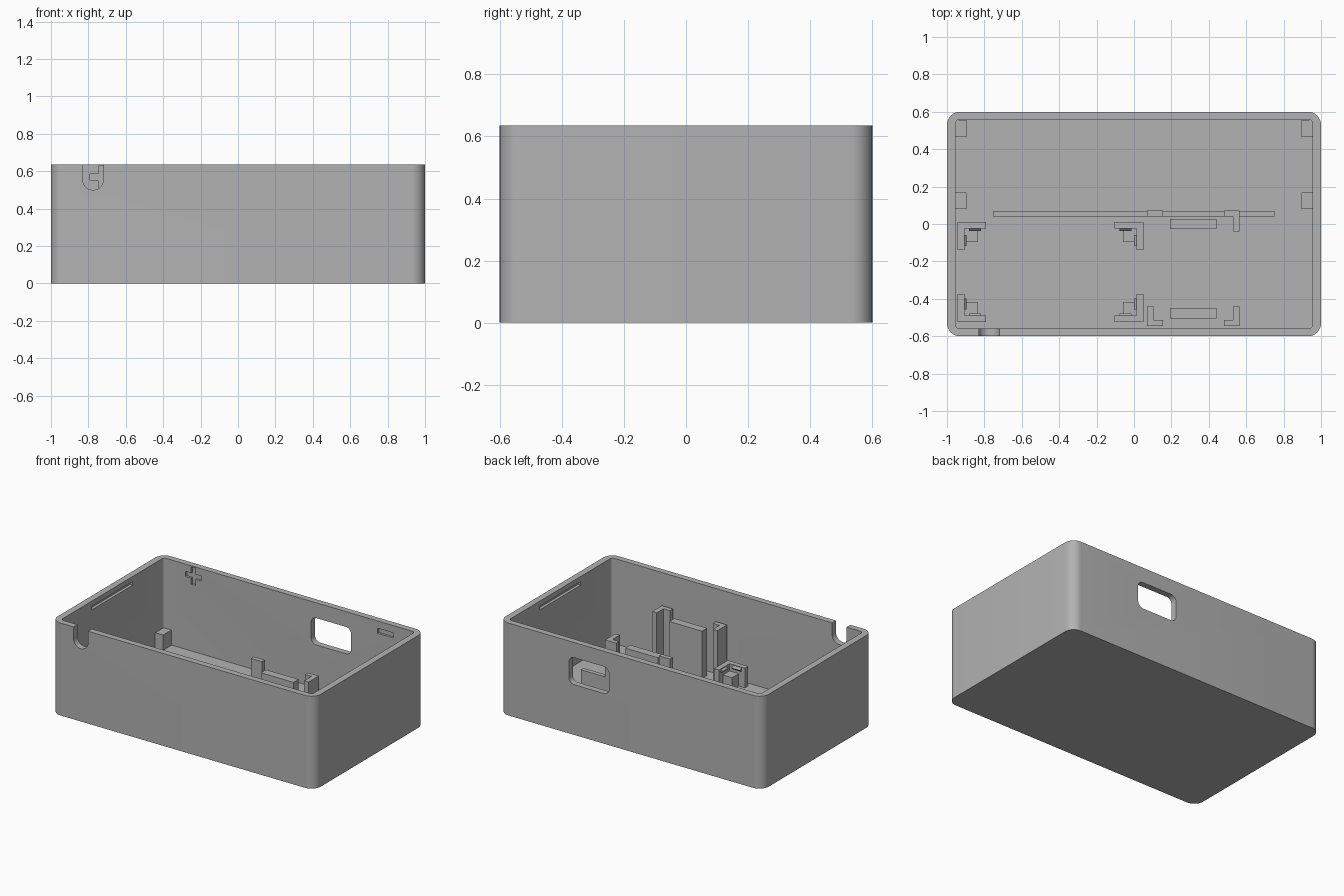
import bpy, bmesh, math
from mathutils import Matrix

if "Cube" in bpy.data.objects:
    bpy.data.objects.remove(bpy.data.objects["Cube"])

grey = bpy.data.materials.new("plain grey")
grey.use_nodes = True
COLOUR = (0.45, 0.45, 0.45, 1)
grey.diffuse_color = COLOUR
grey.node_tree.nodes["Principled BSDF"].inputs["Base Color"].default_value = COLOUR

FLOOR, HEIGHT = 0.05, 0.635
WALL_X, WALL_Y = 0.955, 0.558


def finish(bm, name):
    bmesh.ops.recalc_face_normals(bm, faces=bm.faces)
    mesh = bpy.data.meshes.new(name)
    bm.to_mesh(mesh)
    bm.free()
    obj = bpy.data.objects.new(name, mesh)
    bpy.context.collection.objects.link(obj)
    mesh.materials.append(grey)
    return obj


def add_box(bm, x, y, z, radius=0, axis=2, segments=10):
    """Box from three ranges; edges along one axis may be rounded."""
    size = [r[1] - r[0] for r in (x, y, z)]
    mid = [(r[0] + r[1]) / 2 for r in (x, y, z)]
    matrix = Matrix.Translation(mid) @ Matrix.Diagonal((*size, 1))
    verts = bmesh.ops.create_cube(bm, size=1, matrix=matrix)["verts"]
    if radius:
        edges = {e for v in verts for e in v.link_edges}
        along = [e for e in edges
                 if abs((e.verts[0].co - e.verts[1].co)[axis]) > 1e-4]
        bmesh.ops.bevel(bm, geom=along, offset=radius, segments=segments,
                        profile=0.5, affect='EDGES')


def make_box(name, *args, **kwargs):
    bm = bmesh.new()
    add_box(bm, *args, **kwargs)
    return finish(bm, name)


def cut(target, cutter):
    mod = target.modifiers.new("cut", 'BOOLEAN')
    mod.operation, mod.solver, mod.object = 'DIFFERENCE', 'EXACT', cutter
    bpy.context.view_layer.objects.active = target
    bpy.ops.object.modifier_apply(modifier=mod.name)
    bpy.data.objects.remove(cutter)


def span(a, b):
    return (min(a, b), max(a, b))


# Open case with rounded upright corners
case = make_box("case", (-1, 1), (-0.6, 0.6), (0, HEIGHT), radius=0.07)
cut(case, make_box("cavity", (-WALL_X, WALL_X), (-WALL_Y, WALL_Y),
                   (FLOOR, 1), radius=0.02, segments=4))

# Port through the back wall and cable notch in the front rim
cut(case, make_box("port_cutter", (0.165, 0.47), (0.5, 0.7), (0.345, 0.53),
                   radius=0.04, axis=1, segments=6))
cut(case, make_box("notch_cutter", (-0.83, -0.72), (-0.7, -0.5), (0.5, 0.8),
                   radius=0.0549, axis=1))

# Lid grooves in the side walls
for side in (-1, 1):
    cut(case, make_box("groove_cutter", span(side * 0.9, side * (WALL_X + 0.02)),
                       (-0.22, 0.22), (0.575, 0.6)))

# Engraved plus and minus on the inside of the back wall
MARK_Y = (0.5, WALL_Y + 0.015)
for x in (-0.73, 0.73):
    cut(case, make_box("bar_cutter", (x - 0.06, x + 0.06), MARK_Y, (0.55, 0.585)))
cut(case, make_box("upright_cutter", (-0.747, -0.713), MARK_Y, (0.508, 0.628)))

bpy.ops.object.select_all(action='DESELECT')
case.select_set(True)
bpy.context.view_layer.objects.active = case
bpy.ops.object.shade_smooth_by_angle(angle=math.radians(30))

# Four small rests against the side walls
for side, label in ((-1, "right"), (1, "left")):
    for place, y in (("back", (0.465, 0.555)), ("middle", (0.08, 0.168))):
        make_box(f"{place}_{label}_rest", span(side * 0.895, side * WALL_X),
                 y, (FLOOR - 0.01, 0.155))

# Low divider across the floor
make_box("divider", (-0.755, 0.75), (0.04, 0.07), (FLOOR - 0.01, 0.16))


# Board corner holders: L wall, pedestal and two wedge lips, mirrored
def corner_holder(name, sx, sy):
    cx, cy = -0.4475, -0.2575

    def rx(a, b):
        return span(cx + sx * a, cx + sx * b)

    def ry(a, b):
        return span(cy + sy * a, cy + sy * b)

    bm = bmesh.new()
    z = (FLOOR - 0.01, 0.185)
    add_box(bm, rx(0.46, 0.4975), ry(0.1175, 0.2675), z)
    add_box(bm, rx(0.3425, 0.4975), ry(0.2325, 0.2675), z)
    add_box(bm, rx(0.39, 0.46), ry(0.16, 0.2325), (FLOOR - 0.01, 0.135))
    # wedge lips swell inward below the wall top
    for along_x in (True, False):
        base, start, end = (0.2325, 0.37, 0.435) if along_x else (0.46, 0.14, 0.2)
        ends = []
        for t in (start, end):
            ring = []
            for inset, h in ((0, 0.18), (0.012, 0.167), (0, 0.154)):
                u = base - inset
                p = (t, u) if along_x else (u, t)
                ring.append(bm.verts.new((cx + sx * p[0], cy + sy * p[1], h)))
            ends.append(ring)
            bm.faces.new(ring)
        for i in range(3):
            j = (i + 1) % 3
            bm.faces.new((ends[0][i], ends[0][j], ends[1][j], ends[1][i]))
    finish(bm, name)


for sx, label in ((-1, "right"), (1, "left")):
    for sy, place in ((-1, "front"), (1, "back")):
        corner_holder(f"{place}_{label}_board_holder", sx, sy)

# Tall posts and support plates around the port module
POST_Z, PLATE_Z = (FLOOR - 0.01, 0.415), (FLOOR - 0.01, 0.375)
MID = 0.3175
for side, label in ((-1, "right"), (1, "left")):
    bm = bmesh.new()
    arm = span(MID + side * 0.163, MID + side * 0.247)
    leg = span(MID + side * 0.213, MID + side * 0.247)
    add_box(bm, arm, (-0.545, -0.513), POST_Z)
    add_box(bm, leg, (-0.513, -0.44), POST_Z)
    finish(bm, f"front_{label}_module_post")
    bm = bmesh.new()
    add_box(bm, arm, (0.04, 0.071), POST_Z)
    if side > 0:
        add_box(bm, leg, (-0.04, 0.04), POST_Z)
    finish(bm, f"back_{label}_module_post")

for place, y in (("front", (-0.505, -0.45)), ("back", (-0.027, 0.028))):
    make_box(f"{place}_module_plate", (0.193, 0.442), y, PLATE_Z)
